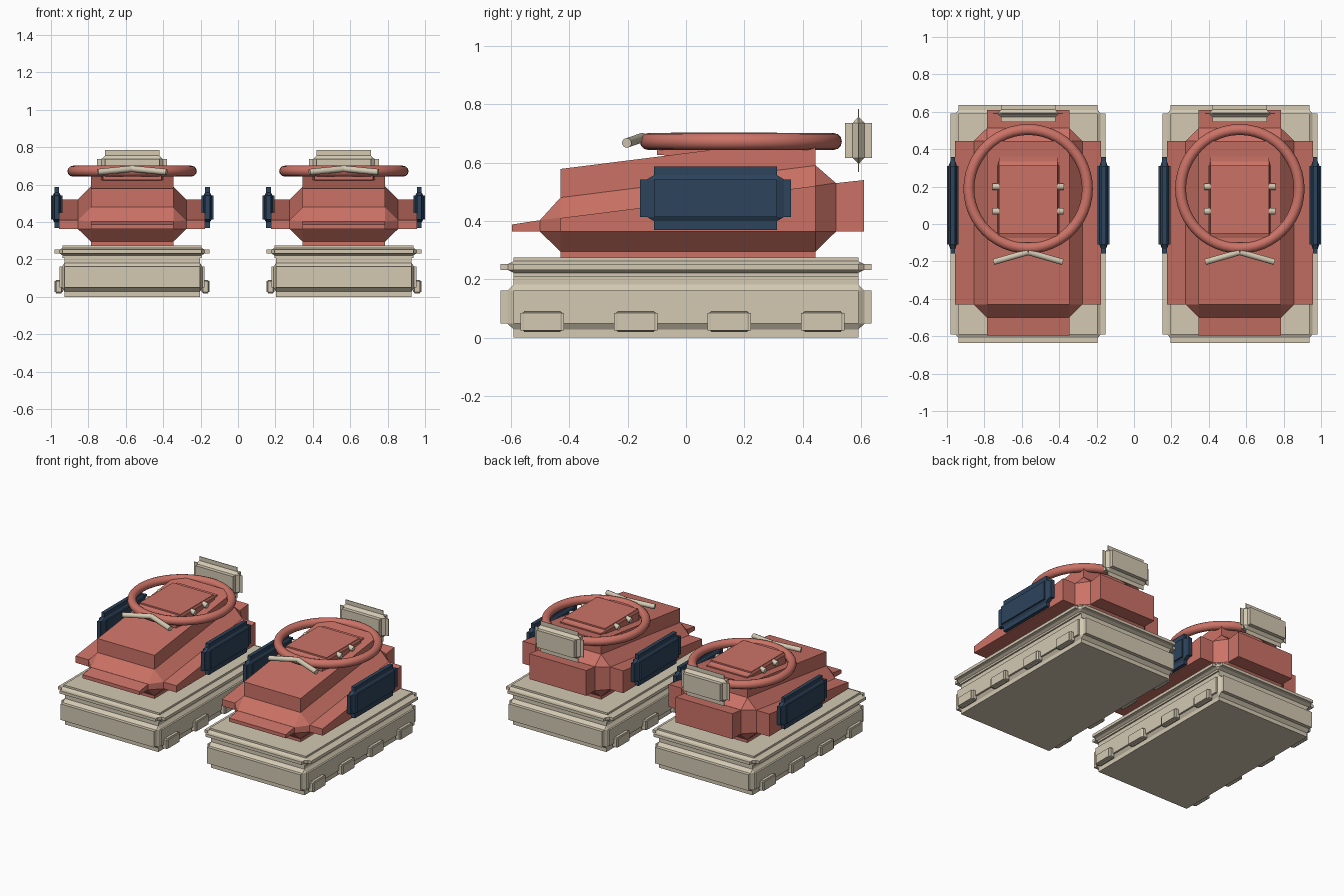
import bpy, bmesh, math
from mathutils import Vector

if "Cube" in bpy.data.objects:
    bpy.data.objects.remove(bpy.data.objects["Cube"])


def material(name, rgb):
    m = bpy.data.materials.new(name)
    m.diffuse_color = (*rgb, 1)
    m.use_nodes = True
    m.node_tree.nodes["Principled BSDF"].inputs["Base Color"].default_value = m.diffuse_color
    return m


RED = material("clay red", (0.60, 0.17, 0.134))
CREAM = material("cream", (0.655, 0.585, 0.45))
NAVY = material("navy", (0.026, 0.056, 0.105))


def finish(name, bm, mat):
    bmesh.ops.recalc_face_normals(bm, faces=bm.faces)
    me = bpy.data.meshes.new(name)
    bm.to_mesh(me)
    bm.free()
    me.materials.append(mat)
    ob = bpy.data.objects.new(name, me)
    bpy.context.collection.objects.link(ob)
    return ob


def slab(x, y0, y1, zb, zt0, zt1):
    """Corners of a block whose top slopes from zt0 at y0 to zt1 at y1."""
    return [(sx * x, y, z) for sx in (-1, 1)
            for y, zt in ((y0, zt0), (y1, zt1)) for z in (zb, zt)]


def add_hull(bm, points, offset):
    part = bmesh.new()
    for p in points:
        part.verts.new(Vector(p) + Vector(offset))
    bmesh.ops.convex_hull(part, input=part.verts)
    bmesh.ops.dissolve_limit(part, angle_limit=0.01, verts=part.verts, edges=part.edges)
    me = bpy.data.meshes.new("temp")
    part.to_mesh(me)
    part.free()
    bm.from_mesh(me)
    bpy.data.meshes.remove(me)


def padded(name, mat, c, inner, mid, outer):
    """Chamfered box whose six faces are each pushed outward."""
    def three(s):
        out = []
        for k in range(3):
            h = list(inner)
            h[k] = s[k]
            out.append(slab(h[0], -h[1], h[1], -h[2], h[2], h[2]))
        return out
    bm = bmesh.new()
    add_hull(bm, sum(three(mid), []), c)
    for block in three(outer):
        add_hull(bm, block, c)
    return finish(name, bm, mat)


def rod(name, mat, a, b, r, sides=10):
    a, b = Vector(a), Vector(b)
    bm = bmesh.new()
    bmesh.ops.create_cone(bm, cap_ends=True, segments=sides, radius1=r, radius2=r,
                          depth=(b - a).length)
    q = (b - a).to_track_quat('Z', 'Y')
    for v in bm.verts:
        v.co = q @ v.co + (a + b) / 2
    ob = finish(name, bm, mat)
    for p in ob.data.polygons:
        p.use_smooth = len(p.vertices) == 4
    return ob


def collar_ring(name, c, R, r, n=48, m=12):
    bm = bmesh.new()
    rows = []
    for i in range(n):
        a = 2 * math.pi * i / n
        row = []
        for j in range(m):
            b = 2 * math.pi * j / m
            d = R + r * math.cos(b)
            row.append(bm.verts.new((c[0] + d * math.cos(a), c[1] + d * math.sin(a),
                                     c[2] + r * math.sin(b))))
        rows.append(row)
    for i in range(n):
        for j in range(m):
            k, l = (i + 1) % n, (j + 1) % m
            f = bm.faces.new((rows[i][j], rows[k][j], rows[k][l], rows[i][l]))
            f.smooth = True
    return finish(name, bm, RED)


def upper(name, cx):
    """Sloped shoe body: chamfered core with pushed-out sides, toe, heel and top."""
    bm = bmesh.new()
    core = (slab(.29, -.43, .444, .363, .41, .52)
            + slab(.22, -.5, .513, .363, .403, .53)
            + slab(.22, -.43, .444, .295, .48, .59))
    blocks = [core,
              slab(.39, -.43, .444, .363, .41, .52),
              slab(.22, -.595, -.45, .363, .388, .41),
              slab(.22, .4, .61, .363, .517, .54),
              slab(.22, -.43, .444, .27, .578, .688)]
    for b in blocks:
        add_hull(bm, b, (cx, 0, 0))
    return finish(name, bm, RED)


for label, cx in (("left", -.566), ("right", .566)):
    # Two-layer sole
    padded(label + "_sole_lower", CREAM, (cx, 0, .105),
           (.362, .59, .056), (.376, .612, .077), (.388, .636, .105))
    padded(label + "_sole_rim", CREAM, (cx, 0, .242),
           (.372, .59, .01), (.388, .61, .02), (.414, .636, .033))
    # Tread lugs along both long sides
    for s in (-1, 1):
        for i in range(4):
            padded(f"{label}_tread_lug", CREAM, (cx + s * .392, -.492 + .32 * i, .055),
                   (.014, .062, .03), (.018, .068, .033), (.022, .074, .036))
    # Shoe body and the raised tongue block
    upper(label + "_upper", cx)
    padded(label + "_tongue", RED, (cx, .13, .655),
           (.157, .182, .03), (.162, .205, .038), (.167, .23, .048))
    # Collar ring
    collar_ring(label + "_collar", (cx, .188, .672), .317, .029)
    # Heel tab
    padded(label + "_heel_tab", CREAM, (cx, .591, .676),
           (.145, .002, .06), (.165, .02, .079), (.187, .046, .108))
    for s in (-1, 1):
        # Side panels
        padded(label + "_side_panel", NAVY, (cx + s * .403, .101, .478),
               (.013, .21, .064), (.022, .235, .079), (.031, .258, .109))
        # Lace ends in front of the collar, and lace pegs beside the tongue
        rod(label + "_lace", CREAM, (cx, -.15, .685), (cx + s * .184, -.203, .667), .017)
        for y in (.068, .2):
            rod(label + "_lace_peg", CREAM, (cx + s * .14, y, .685),
                (cx + s * .188, y, .675), .018)
